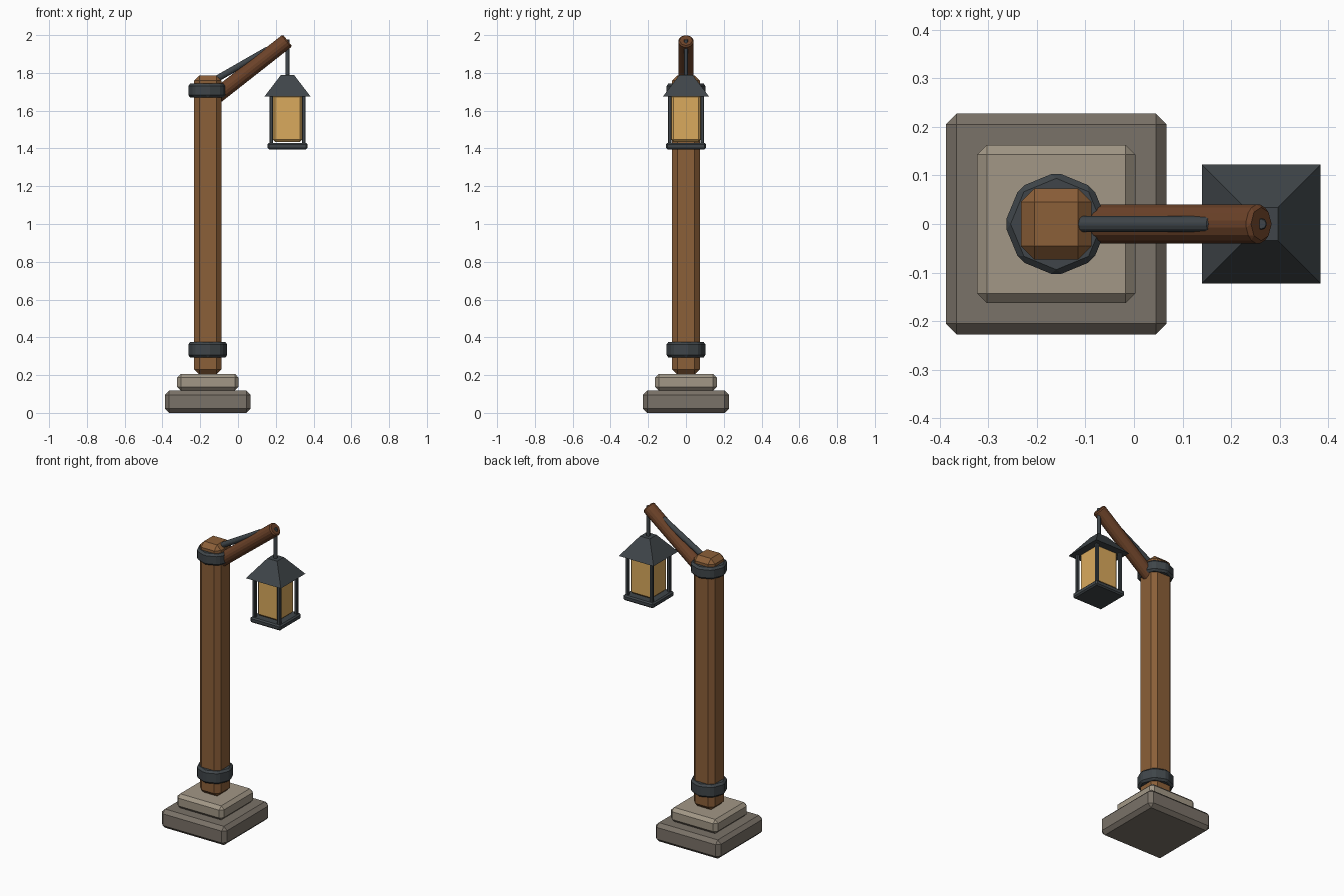
import bpy
from mathutils import Vector

if "Cube" in bpy.data.objects:
    bpy.data.objects.remove(bpy.data.objects["Cube"])

POST_X = -0.16      # post axis
LAMP_X = 0.262      # lantern axis


def material(name, rgb):
    m = bpy.data.materials.new(name)
    m.diffuse_color = (*rgb, 1)
    m.use_nodes = True
    m.node_tree.nodes["Principled BSDF"].inputs["Base Color"].default_value = m.diffuse_color
    return m


WOOD = material("wood", (0.26, 0.115, 0.04))
DARK_WOOD = material("dark_wood", (0.15, 0.055, 0.022))
STONE = material("stone", (0.195, 0.168, 0.138))
LIGHT_STONE = material("light_stone", (0.36, 0.31, 0.24))
IRON = material("iron", (0.05, 0.06, 0.067))
GLASS = material("glass", (0.70, 0.40, 0.11))


def finish(obj, name, mat, bevel):
    obj.name = name
    obj.data.materials.append(mat)
    if bevel:
        mod = obj.modifiers.new("chamfer", 'BEVEL')
        mod.width = bevel
        mod.segments = 1
        mod.limit_method = 'ANGLE'
    return obj


def box(name, x, y, z0, z1, half, mat, bevel=0):
    """Square upright block between two heights."""
    bpy.ops.mesh.primitive_cube_add(size=1, location=(x, y, (z0 + z1) / 2))
    obj = bpy.context.object
    for v in obj.data.vertices:
        v.co *= Vector((2 * half, 2 * half, z1 - z0))
    return finish(obj, name, mat, bevel)


def rod(name, start, end, radius, mat, bevel=0, sides=8):
    """Faceted cylinder between two points."""
    a, b = Vector(start), Vector(end)
    bpy.ops.mesh.primitive_cylinder_add(vertices=sides, radius=radius,
                                        depth=(b - a).length, location=(a + b) / 2)
    obj = bpy.context.object
    obj.rotation_euler = (b - a).to_track_quat('Z', 'Y').to_euler()
    return finish(obj, name, mat, bevel)


# Stepped stone foot
box("lower_plinth", POST_X, 0, 0, 0.118, 0.227, STONE, 0.022)
box("upper_plinth", POST_X, 0, 0.118, 0.207, 0.163, LIGHT_STONE, 0.02)

# Wooden post with two iron collars
box("post", POST_X, 0, 0.203, 1.787, 0.073, WOOD, 0.028)
for name, z0, z1 in (("lower_collar", 0.294, 0.375), ("upper_collar", 1.67, 1.743)):
    rod(name, (POST_X, 0, z0), (POST_X, 0, z1), 0.107, IRON, 0.012)

# Sloping arm and its iron brace
rod("arm", (-0.135, 0, 1.66), (0.262, 0, 1.972), 0.043, DARK_WOOD, 0.008)
rod("brace", (-0.108, 0, 1.771), (0.16, 0, 1.925), 0.018, IRON, 0.003)

# Hanging rod
rod("hanger", (LAMP_X, 0, 1.76), (LAMP_X, 0, 1.977), 0.012, IRON, 0.002)

# Lantern roof: square frustum
roof = box("lantern_roof", LAMP_X, 0, 1.675, 1.79, 0.122, IRON)
for v in roof.data.vertices:
    if v.co.z > 0:
        v.co.x *= 0.034 / 0.122
        v.co.y *= 0.034 / 0.122

# Lantern body
box("lantern_glass", LAMP_X, 0, 1.435, 1.685, 0.077, GLASS, 0.012)
box("lantern_base", LAMP_X, 0, 1.395, 1.429, 0.106, IRON, 0.008)
for sx in (-1, 1):
    for sy in (-1, 1):
        box("lantern_corner_bar", LAMP_X + sx * 0.086, sy * 0.086,
            1.42, 1.682, 0.01, IRON, 0.003)
